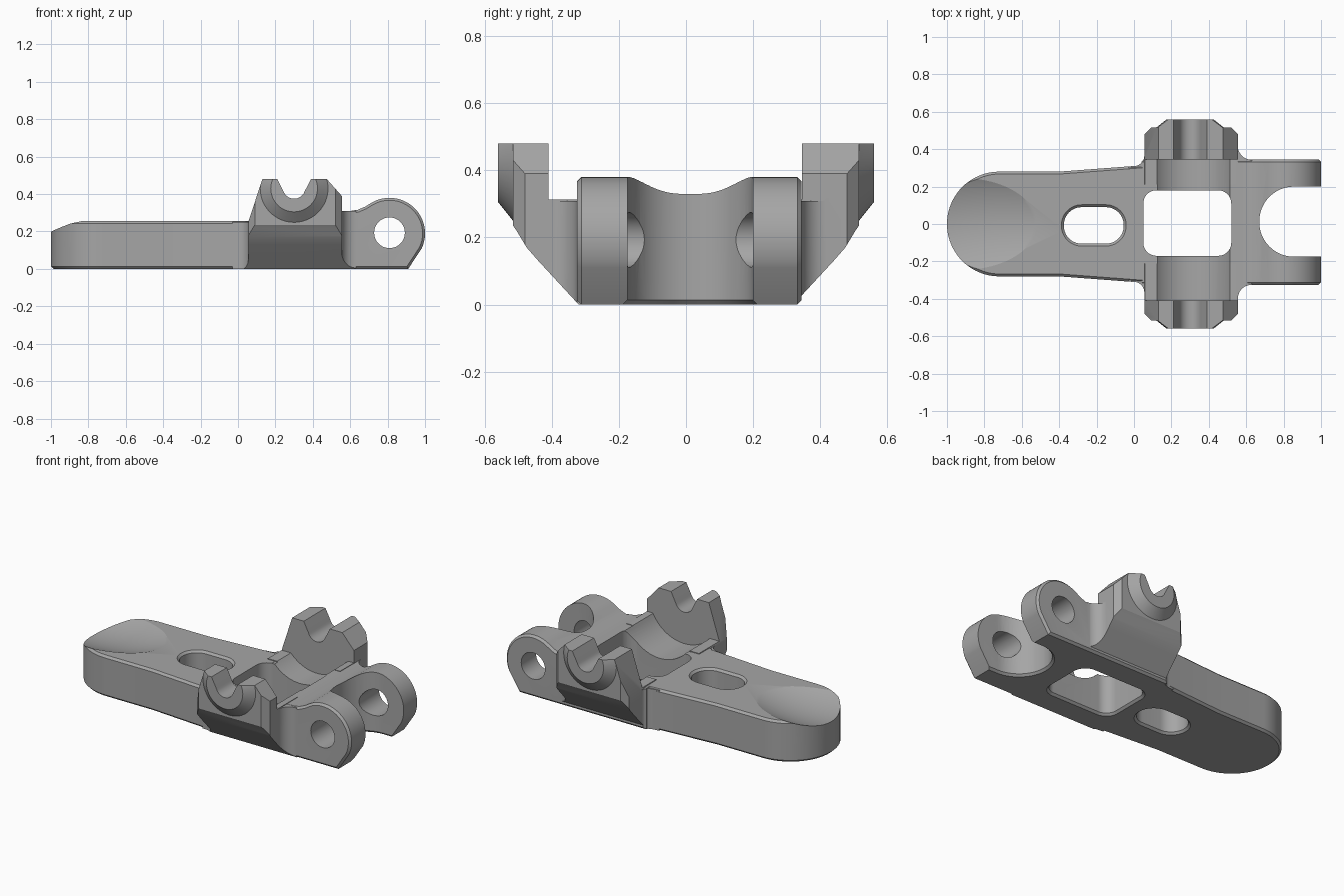
import bpy, bmesh, math
from mathutils import Vector, Matrix

cube = bpy.data.objects.get("Cube")
if cube:
    bpy.data.objects.remove(cube, do_unlink=True)


def add_object(name, bm):
    bmesh.ops.recalc_face_normals(bm, faces=bm.faces)
    mesh = bpy.data.meshes.new(name)
    bm.to_mesh(mesh)
    bm.free()
    ob = bpy.data.objects.new(name, mesh)
    bpy.context.collection.objects.link(ob)
    return ob


def arc(cx, cy, r, start, end, n=12):
    angles = [math.radians(start + (end - start) * i / n) for i in range(n + 1)]
    return [(cx + r * math.cos(a), cy + r * math.sin(a)) for a in angles]


def rounded_rect(x0, x1, y0, y1, r):
    return (arc(x1 - r, y0 + r, r, -90, 0) + arc(x1 - r, y1 - r, r, 0, 90)
            + arc(x0 + r, y1 - r, r, 90, 180) + arc(x0 + r, y0 + r, r, 180, 270))


def inset(pts, d):
    """Shrink an outline by d with mitred corners."""
    n = len(pts)
    area = sum(pts[i - 1][0] * pts[i][1] - pts[i][0] * pts[i - 1][1] for i in range(n))
    s = 1 if area > 0 else -1
    out = []
    for i in range(n):
        p, a, b = Vector(pts[i]), Vector(pts[i - 1]), Vector(pts[(i + 1) % n])
        u, v = (p - a).normalized(), (b - p).normalized()
        n1, n2 = Vector((-u.y, u.x)) * s, Vector((-v.y, v.x)) * s
        q = p + (n1 + n2) * (d / max(1 + n1.dot(n2), 0.3))
        out.append((q.x, q.y))
    return out


def loft(name, pts, axis, levels):
    """Stack an outline along an axis; each level is (position, inset)."""
    place = {"x": lambda a, b, t: (t, a, b),
             "y": lambda a, b, t: (a, t, b),
             "z": lambda a, b, t: (a, b, t)}[axis]
    bm = bmesh.new()
    rings = []
    for t, d in levels:
        outline = inset(pts, d) if d else pts
        rings.append([bm.verts.new(place(a, b, t)) for a, b in outline])
    n = len(pts)
    for low, high in zip(rings, rings[1:]):
        for i in range(n):
            j = (i + 1) % n
            bm.faces.new((low[i], low[j], high[j], high[i]))
    bm.faces.new(rings[0])
    bm.faces.new(rings[-1])
    return add_object(name, bm)


def combine(target, tool, operation):
    """Apply an exact boolean and remove the tool."""
    mod = target.modifiers.new("combine", "BOOLEAN")
    mod.solver = "EXACT"
    mod.operation = operation
    mod.object = tool
    bpy.context.view_layer.update()
    graph = bpy.context.evaluated_depsgraph_get()
    mesh = bpy.data.meshes.new_from_object(target.evaluated_get(graph))
    target.modifiers.clear()
    target.data = mesh
    bpy.data.objects.remove(tool, do_unlink=True)


C = 0.013  # edge chamfer

# Rounded lever plate
plate = (arc(-0.72, 0, 0.28, 90, 270, 40)
         + [(-0.4, -0.28), (0, -0.31), (0.12, -0.32),
            (0.12, 0.32), (0, 0.31), (-0.4, 0.28)])
body = loft("lever_body", plate, "z", [(0, C), (C, 0), (0.255 - C, 0), (0.255, C)])

# Hub and fork arms as one side profile
fork = ([(0.04, 0), (0.91, 0)] + arc(0.81, 0.19, 0.19, -25, 120, 24)
        + [(0.68, 0.333), (0.64, 0.316), (0.6, 0.31), (0.513, 0.31),
           (0.12, 0.254), (0.04, 0.254)])
combine(body, loft("fork", fork, "y",
                   [(-0.325, C), (-0.325 + C, 0), (0.345 - C, 0), (0.345, C)]), "UNION")

# Notched side ears with a tapered boss
ear_side = ([(-0.1, 0), (0.7, 0), (0.7, 0.309), (0.555, 0.309), (0.555, 0.39),
             (0.475, 0.48), (0.39, 0.48)]
            + arc(0.3, 0.435, 0.06, -20, -160, 14)
            + [(0.21, 0.48), (0.13, 0.48), (0.055, 0.25), (-0.1, 0.25)])
slant = [(0.1, 0), (0.32, 0), (0.44, 0.13), (0.475, 0.17), (0.505, 0.22),
         (0.56, 0.30), (0.56, 0.6), (0.1, 0.6)]
for side, edge in ((-1, 0.325), (1, 0.343)):
    plan = ([(-0.03, 0.21), (-0.03, 0.307)] + arc(0, 0.365, 0.055, -90, 0)
            + [(0.055, 0.48), (0.09, 0.515), (0.52, 0.515), (0.555, 0.48)]
            + arc(0.63, edge + 0.075, 0.075, 180, 270) + [(0.63, 0.21)])
    ear = loft("ear", [(x, y * side) for x, y in plan], "z", [(-0.1, 0), (0.7, 0)])
    bm = bmesh.new()
    bmesh.ops.create_cone(bm, cap_ends=True, segments=48, radius1=0.2, radius2=0.125,
                          depth=0.06,
                          matrix=Matrix.Translation((0.3, 0.53 * side, 0.43))
                          @ Matrix.Rotation(-side * math.pi / 2, 4, "X"))
    combine(ear, add_object("boss", bm), "UNION")
    combine(ear, loft("ear_side", ear_side, "y", [(-0.8, 0), (0.8, 0)]), "INTERSECT")
    combine(ear, loft("slant", [(y * side, z) for y, z in slant], "x",
                      [(-0.2, 0), (0.8, 0)]), "INTERSECT")
    combine(body, ear, "UNION")

# Channel between the ears, with a round dip
channel = ([(0.01, 0.7), (0.01, 0.259)] + arc(0.3, 0.42, 0.24, 222, 333, 24)
           + [(0.52, 0.313), (0.6, 0.313), (0.6, 0.7)])
combine(body, loft("channel", channel, "y", [(-0.41, 0), (0.346, 0)]), "DIFFERENCE")

# Openings through the plate
slot = rounded_rect(-0.375, -0.055, -0.105, 0.09, 0.095)
combine(body, loft("slot", slot, "z", [(-0.02, -0.02 - C), (C, 0), (0.255 - C, 0),
                                       (0.275, -0.02 - C)]), "DIFFERENCE")
window = rounded_rect(0.05, 0.52, -0.17, 0.18, 0.07)
combine(body, loft("window", window, "z", [(-0.02, -0.02 - C), (C, 0), (0.6, 0)]),
        "DIFFERENCE")
gap = rounded_rect(0.67, 1.4, -0.175, 0.2, 0.185)
combine(body, loft("gap", gap, "z", [(-0.02, -0.02 - C), (C, 0), (0.6, 0)]),
        "DIFFERENCE")

# Pivot hole through both arms
pivot = arc(0.81, 0.193, 0.082, 0, 352.5, 47)
combine(body, loft("pivot", pivot, "y", [(-0.8, 0), (0.8, 0)]), "DIFFERENCE")

# Shallow thumb scoop
bm = bmesh.new()
bmesh.ops.create_uvsphere(bm, u_segments=96, v_segments=64, radius=1,
                          matrix=Matrix.Translation((-0.92, 0, 0.747))
                          @ Matrix.Diagonal((0.9, 0.55, 0.55, 1)))
combine(body, add_object("scoop", bm), "DIFFERENCE")

# Grey finish
grey = bpy.data.materials.new("plain_grey")
grey.use_nodes = True
color = (0.38, 0.38, 0.38, 1)
grey.diffuse_color = color
grey.node_tree.nodes["Principled BSDF"].inputs["Base Color"].default_value = color
body.data.materials.clear()
body.data.materials.append(grey)
for poly in body.data.polygons:
    poly.material_index = 0

bpy.ops.object.select_all(action="DESELECT")
body.select_set(True)
bpy.context.view_layer.objects.active = body
bpy.ops.object.shade_smooth_by_angle(angle=math.radians(20))
